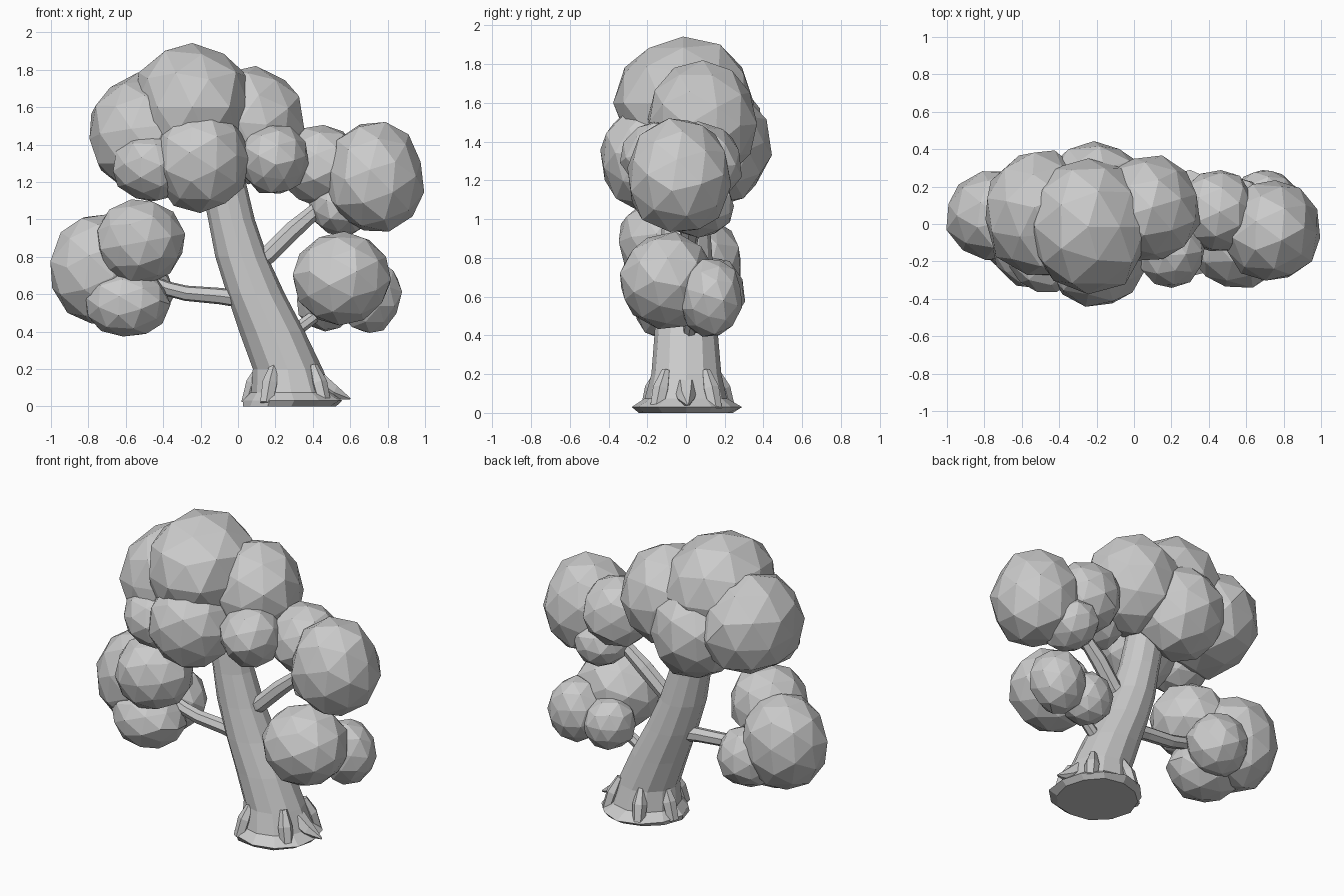
import bpy, bmesh, math, random
from mathutils import Vector, Euler

random.seed(4)
cube = bpy.data.objects.get("Cube")
if cube:
    bpy.data.objects.remove(cube)

grey = bpy.data.materials.new("pale_grey")
grey.use_nodes = True
COLOUR = (0.6, 0.6, 0.6, 1)
grey.diffuse_color = COLOUR
grey.node_tree.nodes["Principled BSDF"].inputs["Base Color"].default_value = COLOUR


def finish(bm, name):
    bmesh.ops.recalc_face_normals(bm, faces=bm.faces)
    mesh = bpy.data.meshes.new(name)
    bm.to_mesh(mesh)
    bm.free()
    mesh.materials.append(grey)
    obj = bpy.data.objects.new(name, mesh)
    bpy.context.collection.objects.link(obj)
    return obj


def foliage(name, centre, radii, turn=True):
    """Faceted leaf clump, slightly irregular."""
    bm = bmesh.new()
    bmesh.ops.create_icosphere(bm, subdivisions=2, radius=1)
    spin = Euler([random.uniform(-3, 3) if turn else 0 for _ in range(3)]).to_matrix()
    for v in bm.verts:
        d = spin @ v.co * random.uniform(0.97, 1.05)
        v.co = Vector(c + r * k for c, r, k in zip(centre, radii, d))
    finish(bm, name)


def loft(name, rings):
    """Join equal-sized rings of points into a closed tube."""
    bm = bmesh.new()
    loops = [[bm.verts.new(p) for p in ring] for ring in rings]
    n = len(loops[0])
    for a, b in zip(loops, loops[1:]):
        for i in range(n):
            j = (i + 1) % n
            bm.faces.new((a[i], a[j], b[j], b[i]))
    bm.faces.new(loops[0])
    bm.faces.new(loops[-1])
    return finish(bm, name)


def limb(name, path, radii, sides=7):
    """Tapered tube along a path."""
    pts = [Vector(p) for p in path]
    rings = []
    for i, p in enumerate(pts):
        way = pts[min(i + 1, len(pts) - 1)] - pts[max(i - 1, 0)]
        rot = way.to_track_quat('Z', 'Y')
        rings.append([p + rot @ Vector((radii[i] * math.cos(t), radii[i] * math.sin(t), 0))
                      for t in (math.tau * k / sides for k in range(sides))])
    return loft(name, rings)


# Leaning trunk: height, centre x, half width, half depth
SIDES = 12
rings = []
for z, cx, rx, ry in [(0, .285, .245, .25), (.03, .3, .265, .275), (.075, .285, .215, .21),
                      (.2, .265, .185, .18), (.4, .185, .175, .165), (.6, .095, .157, .15),
                      (.8, .02, .14, .135), (1.0, -.035, .125, .12), (1.3, -.1, .12, .11)]:
    ring = []
    for k in range(SIDES):
        t = math.tau * k / SIDES
        wob = random.uniform(.95, 1.06) if z < .07 else random.uniform(.98, 1.02)
        ring.append((cx + rx * wob * math.cos(t), ry * wob * math.sin(t), z))
    rings.append(ring)
loft("trunk", rings)

# Root buttresses around the flare
for i, deg in enumerate((-123, -40, 40, 112, 165)):
    t = math.radians(deg)
    out = Vector((math.cos(t), math.sin(t), 0))
    foot = Vector((.28, 0, .015))
    limb(f"root_{i + 1}", [foot + out * .235, foot + out * .2 + Vector((0, 0, .11)),
                           foot + out * .16 + Vector((0, 0, .205))], (.038, .045, .022), 6)
limb("root_tip", [(.43, 0, .13), (.51, 0, .075), (.6, .01, .04)], (.06, .045, .005), 6)

# Branches
limb("left_upper_branch", [(.06, 0, .74), (.16, 0, .81), (.29, .02, .94), (.5, .04, 1.12)],
     (.05, .05, .05, .035))
limb("left_lower_branch", [(.22, 0, .34), (.34, .02, .43), (.5, .04, .55)], (.035, .035, .03))
limb("right_branch", [(.05, 0, .57), (-.1, 0, .59), (-.28, 0, .605), (-.38, 0, .63), (-.5, 0, .68)],
     (.05, .045, .042, .04, .03))

# Crown foliage
foliage("crown_top", (-.245, -.015, 1.6), (.325, .365, .34), False)
foliage("crown_right", (-.5, .05, 1.46), (.305, .34, .315))
foliage("crown_right_low", (-.47, -.17, 1.28), (.2, .2, .19))
foliage("crown_front", (-.2, -.195, 1.32), (.265, .245, .28))
foliage("crown_left", (.075, .08, 1.505), (.28, .285, .31))
foliage("crown_left_low", (.195, -.14, 1.32), (.185, .195, .19))
foliage("crown_back", (-.2, .18, 1.37), (.28, .255, .295))

# Upper left foliage
foliage("upper_left_outer", (.73, -.035, 1.22), (.265, .275, .3))
foliage("upper_left_inner", (.44, .07, 1.285), (.215, .22, .22))
foliage("upper_left_low", (.555, .06, 1.065), (.17, .19, .155))

# Lower left foliage
foliage("lower_left_front", (.555, -.1, .68), (.262, .245, .253))
foliage("lower_left_outer", (.7, .13, .595), (.175, .165, .2))
foliage("lower_left_inner", (.47, .12, .565), (.16, .16, .165))

# Right foliage
foliage("right_outer", (-.74, .045, .74), (.265, .25, .3))
foliage("right_upper", (-.525, -.115, .88), (.24, .24, .23))
foliage("right_low", (-.595, -.07, .555), (.23, .2, .185))
foliage("right_back", (-.54, .125, .62), (.195, .185, .19))
